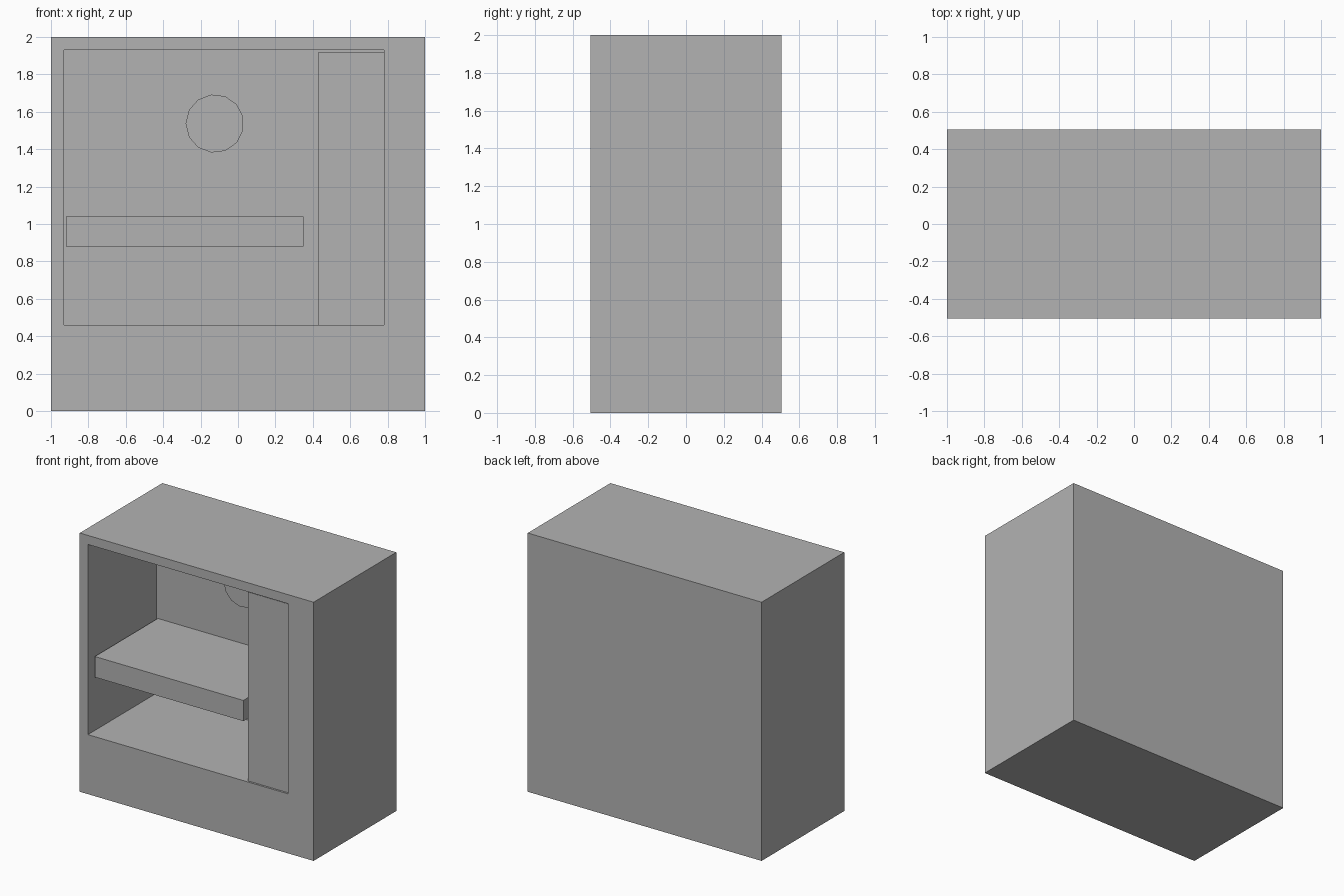
import bpy
import bmesh
from math import pi
from mathutils import Matrix, Vector

cube = bpy.data.objects.get("Cube")
if cube:
    bpy.data.objects.remove(cube, do_unlink=True)

FRONT, BACK = -0.505, 0.505
CAVITY_BACK = 0.335

# Single matte grey for every part
grey = bpy.data.materials.new("plain grey")
grey.use_nodes = True
colour = (0.45, 0.45, 0.45, 1)
grey.diffuse_color = colour
grey.node_tree.nodes["Principled BSDF"].inputs["Base Color"].default_value = colour


def finish(name, bm):
    bmesh.ops.recalc_face_normals(bm, faces=bm.faces)
    mesh = bpy.data.meshes.new(name)
    bm.to_mesh(mesh)
    bm.free()
    mesh.materials.append(grey)
    obj = bpy.data.objects.new(name, mesh)
    bpy.context.collection.objects.link(obj)
    return obj


def box_mesh(x, y, z):
    """Box spanning the given (low, high) ranges."""
    bm = bmesh.new()
    bmesh.ops.create_cube(bm, size=1)
    for v in bm.verts:
        v.co = Vector([r[1] if c > 0 else r[0] for c, r in zip(v.co, (x, y, z))])
    bm.normal_update()
    return bm


# Cabinet: inset the front face to the opening, then push it in as a cavity
bm = box_mesh((-1, 1), (FRONT, BACK), (0, 2))
opening = min(bm.faces, key=lambda f: f.calc_center_median().y)
bmesh.ops.inset_region(bm, faces=[opening], thickness=0.1)
for v in opening.verts:
    v.co = Vector((0.78 if v.co.x > 0 else -0.93, FRONT, 1.93 if v.co.z > 1 else 0.46))
result = bmesh.ops.extrude_discrete_faces(bm, faces=[opening])
for v in result["faces"][0].verts:
    v.co.y = CAVITY_BACK
finish("cabinet", bm)

# Shelf and side compartment, both reaching the cavity's back wall
finish("shelf", box_mesh((-0.92, 0.35), (-0.435, CAVITY_BACK), (0.88, 1.04)))
finish("side_compartment", box_mesh((0.43, 0.78), (-0.49, CAVITY_BACK), (0.46, 1.92)))

# Round boss on the back wall, with one corner pointing to -x
bm = bmesh.new()
bmesh.ops.create_cone(bm, cap_ends=True, segments=13, radius1=0.156, radius2=0.156, depth=0.11)
left_corner = min(bm.verts, key=lambda v: v.co.y)
start = Vector((1, 0)).angle_signed(left_corner.co.xy)
bmesh.ops.transform(bm, matrix=Matrix.Rotation(pi + start, 4, "Z"), verts=bm.verts)
place = Matrix.Translation((-0.124, CAVITY_BACK - 0.055, 1.537)) @ Matrix.Rotation(pi / 2, 4, "X")
bmesh.ops.transform(bm, matrix=place, verts=bm.verts)
finish("round_boss", bm)
